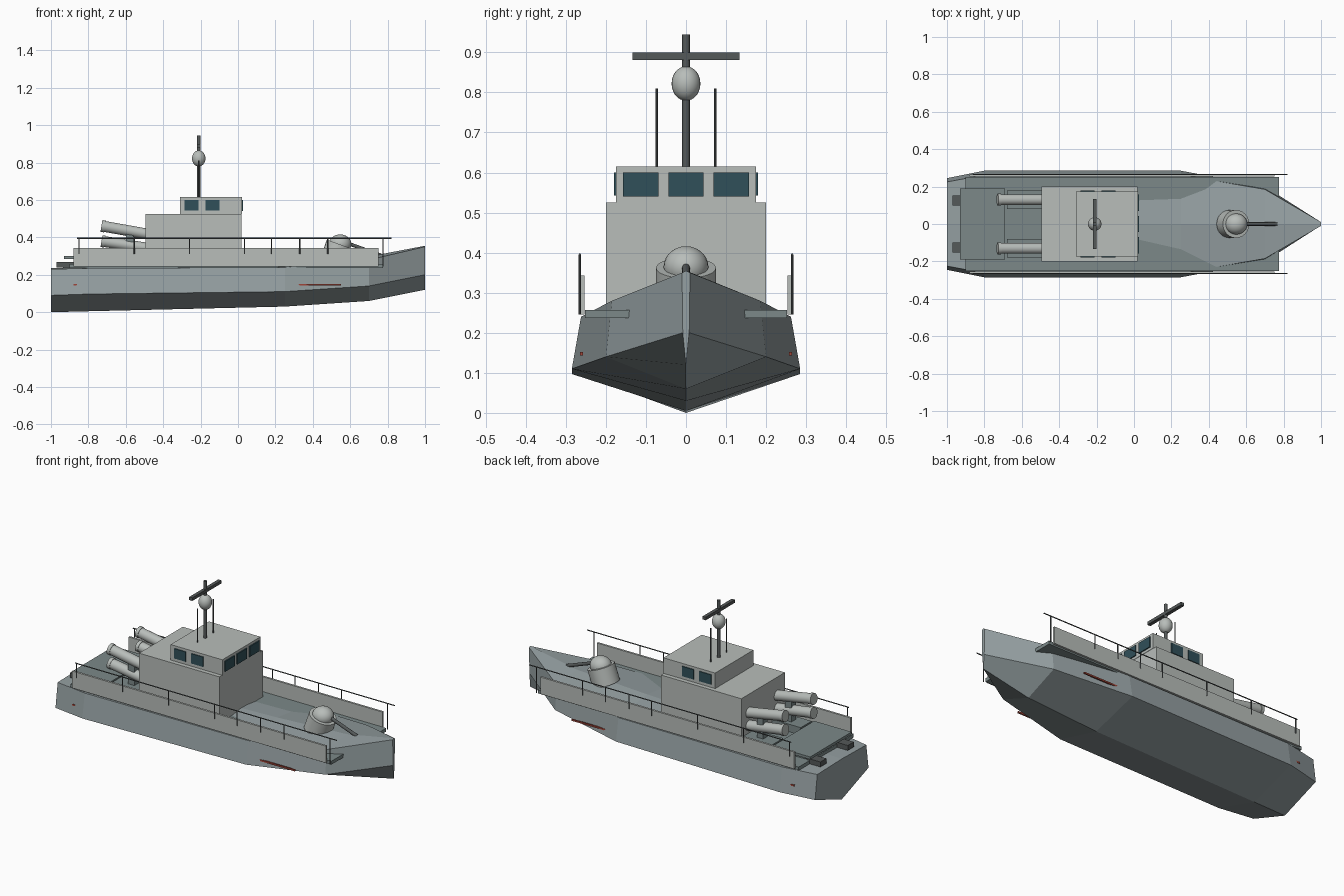
import bpy, bmesh, math
from mathutils import Vector

if "Cube" in bpy.data.objects:
    bpy.data.objects.remove(bpy.data.objects["Cube"])


def mat(name, c):
    m = bpy.data.materials.new(name)
    m.diffuse_color = (*c, 1)
    m.use_nodes = True
    m.node_tree.nodes["Principled BSDF"].inputs["Base Color"].default_value = m.diffuse_color
    return m


HULL = mat("hull_grey", (0.30, 0.35, 0.36))
DECK = mat("deck_grey", (0.20, 0.25, 0.25))
LIGHT = mat("light_grey", (0.48, 0.51, 0.49))
DARK = mat("dark_metal", (0.09, 0.10, 0.10))
GLASS = mat("window_glass", (0.03, 0.08, 0.10))
RED = mat("stripe_red", (0.35, 0.06, 0.04))


def finish(name, bm, m, smooth=False):
    bmesh.ops.recalc_face_normals(bm, faces=bm.faces)
    me = bpy.data.meshes.new(name)
    bm.to_mesh(me)
    bm.free()
    me.materials.append(m)
    ob = bpy.data.objects.new(name, me)
    bpy.context.collection.objects.link(ob)
    if smooth:
        bpy.context.view_layer.objects.active = ob
        ob.select_set(True)
        bpy.ops.object.shade_smooth_by_angle()
        ob.select_set(False)
    return ob


def box(name, x, y, z, m):
    """Box from (min, max) pairs."""
    bm = bmesh.new()
    bmesh.ops.create_cube(bm, size=1)
    for v in bm.verts:
        v.co = [(r[0] + r[1]) / 2 + c * (r[1] - r[0]) for r, c in zip((x, y, z), v.co)]
    return finish(name, bm, m)


def rod(name, a, b, r, m, n=16):
    """Cylinder between two points."""
    a, b = Vector(a), Vector(b)
    bm = bmesh.new()
    bmesh.ops.create_cone(bm, cap_ends=True, segments=n, radius1=r, radius2=r, depth=(b - a).length)
    ob = finish(name, bm, m, True)
    ob.location = (a + b) / 2
    ob.rotation_euler = (b - a).to_track_quat('Z', 'Y').to_euler()
    return ob


def ball(name, c, r, m):
    bm = bmesh.new()
    bmesh.ops.create_uvsphere(bm, u_segments=24, v_segments=14, radius=1)
    for v in bm.verts:
        v.co = [ci + ri * vi for ci, ri, vi in zip(c, r, v.co)]
    return finish(name, bm, m, True)


# Hull: x, keel z, chine (y, z), deck edge (y, z), deck crown z
stations = [(-1.0, 0.0, 0.245, 0.09, 0.225, 0.23, 0.235),
            (-0.8, 0.005, 0.285, 0.097, 0.262, 0.235, 0.243),
            (0.25, 0.03, 0.285, 0.11, 0.262, 0.24, 0.275),
            (0.7, 0.06, 0.20, 0.14, 0.185, 0.28, 0.298),
            (1.0, 0.12, 0.008, 0.20, 0.01, 0.35, 0.355)]
bm = bmesh.new()
rings = [[bm.verts.new(p) for p in ((x, 0, k), (x, cy, cz), (x, dy, dz),
                                    (x, 0, t), (x, -dy, dz), (x, -cy, cz))]
         for x, k, cy, cz, dy, dz, t in stations]
for a, b in zip(rings, rings[1:]):
    for i in range(6):
        j = (i + 1) % 6
        bm.faces.new((a[i], a[j], b[j], b[i]))
bm.faces.new(rings[0])
bm.faces.new(rings[-1])
finish("hull", bm, HULL)

# Deck and aft platform
box("main_deck", (-0.90, 0.775), (-0.252, 0.252), (0.237, 0.257), DECK)
box("aft_platform", (-0.93, -0.69), (-0.19, 0.19), (0.285, 0.30), DECK)
box("aft_platform_support", (-0.87, -0.71), (-0.15, 0.15), (0.25, 0.286), DECK)

# Cabin, bridge and front windows
box("cabin", (-0.495, 0.02), (-0.2, 0.2), (0.245, 0.525), LIGHT)
box("bridge", (-0.31, 0.022), (-0.175, 0.175), (0.525, 0.615), LIGHT)
for i in (-1, 0, 1):
    y = i * 0.113
    box("front_window", (0.018, 0.028), (y - 0.044, y + 0.044), (0.54, 0.60), GLASS)

# Mast, radar and aerials
rod("mast", (-0.21, 0, 0.61), (-0.21, 0, 0.945), 0.0095, DARK)
ball("radar_dome", (-0.21, 0, 0.822), (0.036, 0.036, 0.043), LIGHT)
box("radar_bar", (-0.22, -0.20), (-0.133, 0.133), (0.881, 0.899), DARK)

# Parts mirrored on both sides
for s in (-1, 1):
    def side(a, b):
        return tuple(sorted((s * a, s * b)))
    for x in (-0.285, -0.175):
        box("side_window", (x, x + 0.075), side(0.17, 0.18), (0.543, 0.60), GLASS)
    rod("aerial", (-0.21, s * 0.073, 0.61), (-0.21, s * 0.073, 0.81), 0.003, DARK, 8)
    box("bulwark", (-0.88, 0.75), side(0.253, 0.265), (0.245, 0.343), LIGHT)
    rod("hand_rail", (-0.86, s * 0.265, 0.395), (0.82, s * 0.265, 0.395), 0.003, DARK, 8)
    for x in (-0.85, -0.555, -0.26, 0.035, 0.18, 0.33, 0.48, 0.775):
        z = 0.245 if x > 0.75 else 0.31
        rod("rail_post", (x, s * 0.265, z), (x, s * 0.265, 0.395), 0.003, DARK, 8)
    box("side_stripe", (-0.88, 0.55), side(0.257, 0.265), (0.143, 0.152), RED)
    box("exhaust", (-0.97, -0.88), side(0.098, 0.153), (0.238, 0.267), DARK)
    # Launch tubes on a rack
    box("tube_rack", (-0.68, -0.49), side(0.08, 0.18), (0.25, 0.30), DECK)
    box("tube_support", (-0.60, -0.56), side(0.11, 0.15), (0.29, 0.42), DECK)
    for z0, z1 in ((0.459, 0.415), (0.378, 0.340)):
        rod("launch_tube", (-0.718, s * 0.13, z0), (-0.47, s * 0.13, z1), 0.029, LIGHT, 20)
        rod("tube_cap", (-0.730, s * 0.13, z0 + 0.002), (-0.712, s * 0.13, z0 - 0.001), 0.032, LIGHT, 20)

# Bow gun: base and dome tipped forward, barrel at right angles to the axis
t = math.radians(20)
axis = Vector((math.sin(t), 0, math.cos(t)))
fwd = Vector((math.cos(t), 0, -math.sin(t)))
foot = Vector((0.512, 0, 0.27))
top = foot + axis * 0.098
rod("gun_base", foot, top, 0.075, LIGHT, 24)
ball("gun_dome", top + axis * 0.002, (0.06, 0.056, 0.052), LIGHT)
g = top + axis * 0.02
rod("gun_barrel", g + fwd * 0.03, g + fwd * 0.225, 0.0095, DARK)
